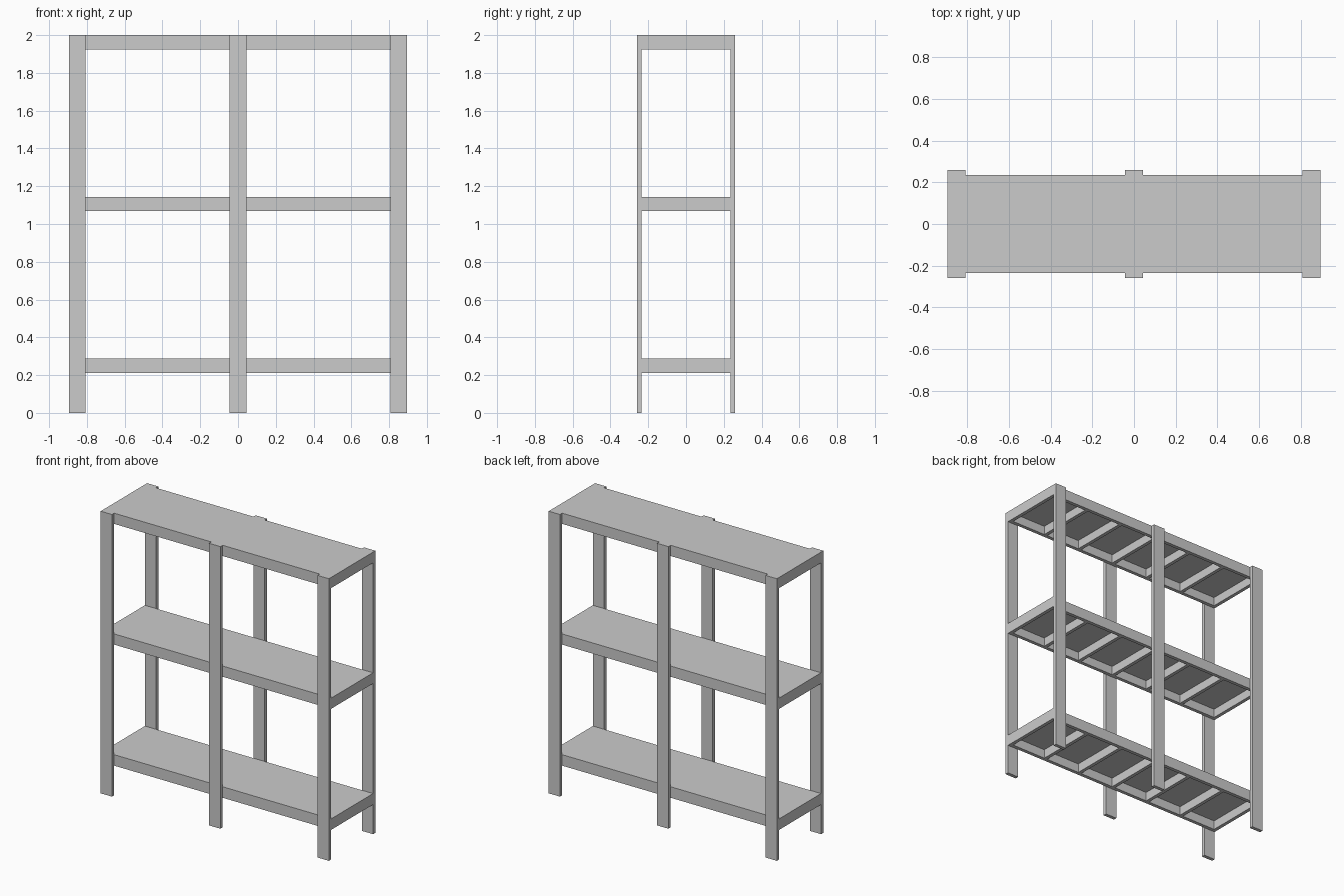
import bpy

if "Cube" in bpy.data.objects:
    bpy.data.objects.remove(bpy.data.objects["Cube"])

HALF_X, HALF_Y = 0.895, 0.26      # overall half size
POST_W, BOARD = 0.088, 0.025      # post width, board thickness
IN_Y = HALF_Y - BOARD             # shelf half depth
PANEL = 0.014                     # shelf top panel thickness
BARS = 7                          # cross bars per shelf, ends included


def box(name, x0, x1, y0, y1, z0, z1):
    bpy.ops.mesh.primitive_cube_add(size=1, location=((x0 + x1) / 2, (y0 + y1) / 2, (z0 + z1) / 2))
    ob = bpy.context.object
    ob.name = name
    ob.scale = (x1 - x0, y1 - y0, z1 - z0)
    bpy.ops.object.transform_apply(location=False, rotation=False, scale=True)
    return ob


# Six flat upright posts, front and back
for side, y0 in (("front", -HALF_Y), ("back", IN_Y)):
    for pos, cx in (("left", -HALF_X + POST_W / 2), ("middle", 0), ("right", HALF_X - POST_W / 2)):
        box(f"{side}_{pos}_post", cx - POST_W / 2, cx + POST_W / 2, y0, y0 + BOARD, 0, 2)

# Three shelves: panel over a frame of rails and cross bars
for level, z0, z1 in (("bottom", 0.21, 0.288), ("middle", 1.068, 1.144), ("top", 1.924, 2.0)):
    frame_top = z1 - PANEL
    box(f"{level}_shelf_panel", -HALF_X, HALF_X, -IN_Y, IN_Y, frame_top, z1)
    box(f"{level}_front_rail", -HALF_X, HALF_X, -IN_Y, -IN_Y + BOARD, z0, frame_top)
    box(f"{level}_back_rail", -HALF_X, HALF_X, IN_Y - BOARD, IN_Y, z0, frame_top)
    step = (2 * HALF_X - BOARD) / (BARS - 1)
    for i in range(BARS):
        x = -HALF_X + i * step
        box(f"{level}_cross_bar_{i + 1}", x, x + BOARD, -IN_Y + BOARD, IN_Y - BOARD, z0, frame_top)
